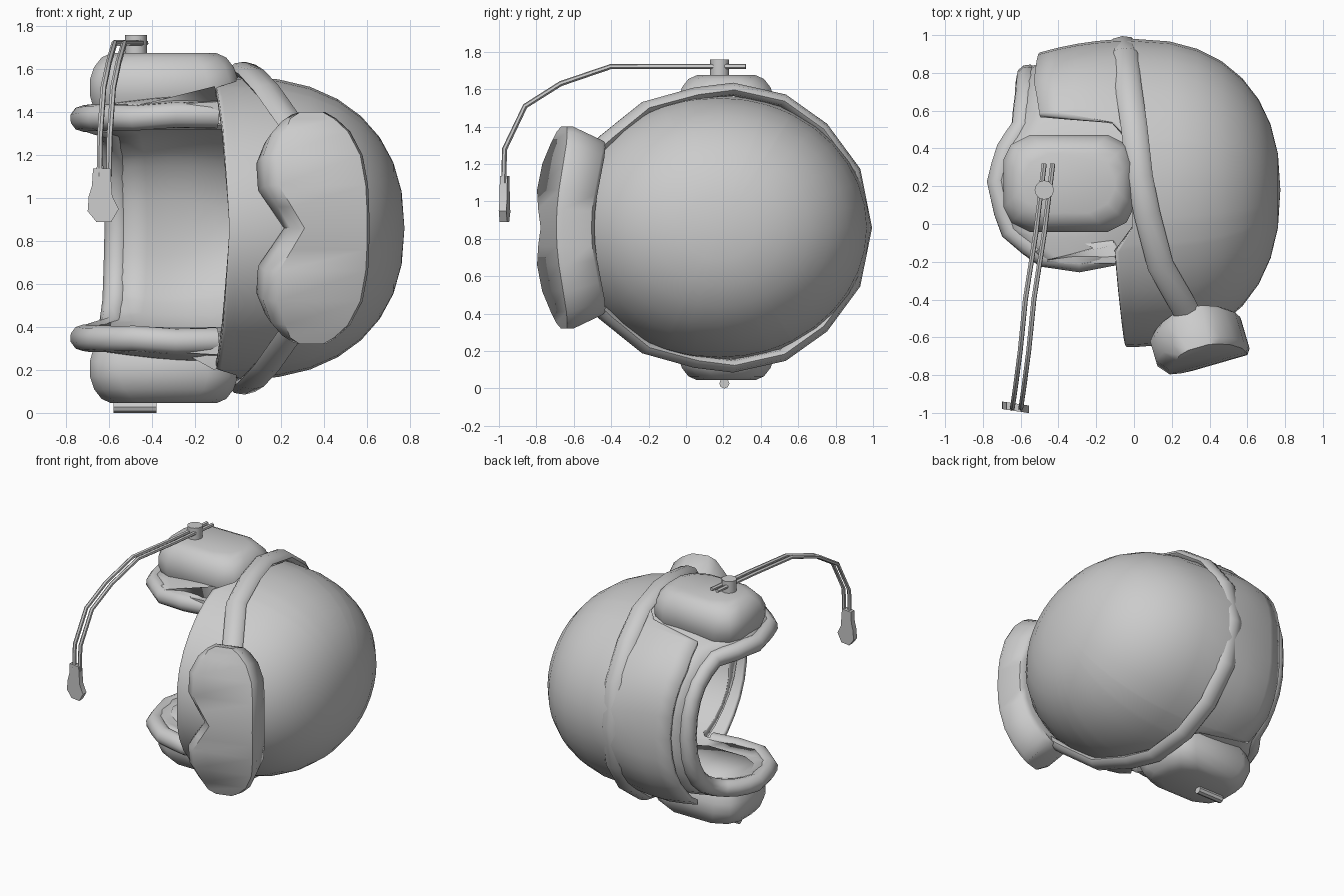
import bpy, bmesh, math
from mathutils import Vector

if "Cube" in bpy.data.objects:
    bpy.data.objects.remove(bpy.data.objects["Cube"])

ZC, YC = 0.86, 0.18          # symmetry height and dome centre


def finish(name, bm, angle=40, solid=0):
    bmesh.ops.remove_doubles(bm, verts=bm.verts, dist=0.0005)
    bmesh.ops.recalc_face_normals(bm, faces=bm.faces)
    me = bpy.data.meshes.new(name)
    bm.to_mesh(me)
    bm.free()
    ob = bpy.data.objects.new(name, me)
    bpy.context.collection.objects.link(ob)
    if solid:
        m = ob.modifiers.new("thickness", 'SOLIDIFY')
        m.thickness, m.offset = solid, -1
    bpy.ops.object.select_all(action='DESELECT')
    ob.select_set(True)
    bpy.context.view_layer.objects.active = ob
    bpy.ops.object.shade_smooth_by_angle(angle=math.radians(angle))
    return ob


def loft(name, rings, caps=True, angle=40, solid=0):
    bm = bmesh.new()
    vs = [[bm.verts.new(p) for p in r] for r in rings]
    n = len(vs[0])
    for a, b in zip(vs, vs[1:]):
        for i in range(n):
            j = (i + 1) % n
            bm.faces.new((a[i], a[j], b[j], b[i]))
    if caps:
        bm.faces.new(vs[0])
        bm.faces.new(vs[-1])
    return finish(name, bm, angle, solid)


def sweep(name, path, w, t, n=8, centre=(0, YC, ZC)):
    """Oval section of half width w and half thickness t along a path."""
    path = [Vector(p) for p in path]
    rings = []
    for i, p in enumerate(path):
        tan = (path[min(i + 1, len(path) - 1)] - path[max(i - 1, 0)]).normalized()
        side = tan.cross(p - Vector(centre)).normalized()
        nor = side.cross(tan)
        rings.append([p + side * w * math.cos(a) + nor * t * math.sin(a)
                      for a in [math.tau * k / n for k in range(n)]])
    return loft(name, rings)


def lerp_keys(keys, v):
    for (a, x), (b, y) in zip(keys, keys[1:]):
        if v <= b:
            return x + (y - x) * (v - a) / (b - a)
    return keys[-1][1]


def wall(x, phi, ry, rz, front=0.4):
    """Point of the helmet wall below the dome; phi 0 is front, 180 is back."""
    c, s = math.cos(math.radians(phi)), math.sin(math.radians(phi))
    n = 2 + min(1, -x / 0.3) * (front if c > 0 else 0.4)
    y = math.copysign(abs(c) ** (2 / n), c) * ry * (1 - 0.36 * x * x)
    z = math.copysign(abs(s) ** (2 / n), s) * rz * (1 - 0.2 * x * x)
    return Vector((x, YC - y * (1.04 if c > 0 else 1), ZC + z))


def dome(name, rx, ry, rz, keys, thick, front):
    phis = sorted(set(list(range(0, 181, 10)) + [k[0] for k in keys]))
    phis += [360 - p for p in reversed(phis) if 0 < p < 180]
    e, rings = 2 / 2.3, []
    for k in range(9):
        t = math.radians(90 * k / 8)
        ct = max(0, math.cos(t)) ** e
        st = math.sin(t) ** e
        ring = []
        for p in phis:
            q = wall(0, p, ry, rz) - Vector((0, YC, ZC))
            ring.append(Vector((rx * ct, YC + st * q.y, ZC + st * q.z)))
        rings.append(ring)
    for k in range(1, 6):
        rings.append([wall(lerp_keys(keys, min(p, 360 - p)) * k / 5, p, ry, rz, front)
                      for p in phis])
    return loft(name, rings, caps=False, solid=thick)


# Hard outer shell with ear cut-outs
shell_edge = [(0, -0.04), (40, -0.07), (68, -0.1), (76, -0.01), (108, -0.01),
              (115, -0.12), (119, -0.5), (140, -0.53), (180, -0.5)]
dome("outer_shell", 0.775, 0.80, 0.705, shell_edge, 0.035, 0.4)

# Soft liner with ear flaps
liner_edge = [(0, -0.01), (62, -0.02), (65, -0.1), (67, -0.48), (78, -0.65), (93, -0.72),
              (108, -0.67), (120, -0.59), (144, -0.57), (180, -0.56)]
dome("padded_liner", 0.73, 0.735, 0.63, liner_edge, 0.11, 1.0)

# Rolled rim around flaps and neck
rim_phis = [65, 66, 67, 72, 78, 85, 93, 100, 108, 114, 120, 132, 144, 156, 168, 180]
rim_phis += [360 - p for p in reversed(rim_phis[:-1])]
sweep("rolled_rim", [wall(lerp_keys(liner_edge, min(p, 360 - p)), p, 0.68, 0.57, 1.0)
                     for p in rim_phis], 0.062, 0.062, 10)

# Goggles: cross-sections stacked across the face, bent backwards at the ends
levels = [(0, .12, .49), (.1, .06, .49), (.2, 0, .488), (.34, 0, .47), (.45, .05, .42),
          (.51, .11, .36), (.54, .16, .31)]
levels = [(-d, a, b) for d, a, b in reversed(levels[1:])] + levels
rings = []
for dz, lo, hi in levels:
    ring = []
    inset = 0.05 if abs(dz) < 0.5 else 0.02
    for u, d in [(lo + inset, 0), (hi - 0.02, 0), (hi, .03), (hi, .19), (hi - .03, .215),
                 (lo + .04, .215), (lo, .17), (lo, .06)]:
        taper = 1 - 0.9 * max(0, d - .04)
        d += 0.38 * dz * dz
        ring.append(Vector((.145 + u * .97 - d * .28, -.825 + u * .28 + d * .96, ZC + dz * taper)))
    rings.append(ring)
loft("goggles", rings, angle=50)

# Goggle strap
half = [(.33, -.57, .34), (.26, -.43, .47), (.14, -.22, .64), (.07, .05, .715), (.03, .25, .74),
        (0, .52, .68), (-.03, .73, .53), (-.05, .9, .30)]
strap = [(x, y, ZC + h) for x, y, h in half] + [(-.06, .96, ZC)]
strap += [(x, y, ZC - h) for x, y, h in reversed(half)]
sweep("goggle_strap", strap, 0.07, 0.035)

# Ear cups, and tabs in front of them
for label, s in (("upper", 1), ("lower", -1)):
    rings = []
    for h, inset in [(.46, .06), (.55, .02), (.62, 0), (.69, 0), (.75, .02), (.795, .055), (.815, .1)]:
        rx, ry = .345 - inset, .257 - inset
        ring = []
        for sx, sy in ((1, 1), (-1, 1), (-1, -1), (1, -1)):
            corner = [(rx, ry - .13), (rx - .04, ry - .05), (rx - .14, ry)]
            if sx * sy < 0:
                corner.reverse()
            ring += [Vector((-.345 + sx * a, .215 + sy * b, ZC + s * h)) for a, b in corner]
        rings.append(ring)
    loft(label + "_ear_cup", rings, angle=60)
    loft(label + "_tab", [[(x, y, ZC + s * h) for y, h in
                          ((-.21, h0), (-.11, h0 + .01), (-.11, h0 - .05), (-.21, h0 - .05))]
                         for x, h0 in ((-.35, .575), (-.08, .59))])

# Twin-wire microphone boom
boom = [(0, .32, 1.722), (-.045, -.05, 1.722), (-.1, -.4, 1.722), (-.127, -.67, 1.63),
        (-.152, -.86, 1.51), (-.168, -.97, 1.28), (-.17, -.975, 1.1)]
for name, x in (("boom_wire_left", -.475), ("boom_wire_right", -.43)):
    sweep(name, [(x + a, y, z) for a, y, z in boom], .014, .014, 6, (-5, -.2, .9))

# Microphone paddle
outline = [(-.045, .28), (.035, .28), (.045, .15), (.075, .09), (.04, .03), (.03, .03),
           (-.03, .03), (-.07, .08), (-.065, .15), (-.05, .2)]
loft("microphone", [[(-.63 + x, y - x * .15, .86 + z * .99) for x, z in outline]
                    for y in (-.99, -.95)], angle=30)


def cylinder(name, r, p0, p1, n=12):
    axis = Vector(p1) - Vector(p0)
    bm = bmesh.new()
    bmesh.ops.create_cone(bm, cap_ends=True, segments=n, radius1=r, radius2=r, depth=axis.length)
    ob = finish(name, bm)
    ob.location = (Vector(p0) + Vector(p1)) / 2
    ob.rotation_euler = axis.to_track_quat('Z', 'Y').to_euler()


# Boom pivot knob, and peg on the lower cup
cylinder("boom_pivot", .051, (-.475, .18, 1.66), (-.475, .18, 1.76))
cylinder("lower_peg", .027, (-.58, .205, .027), (-.38, .205, .027), 8)
